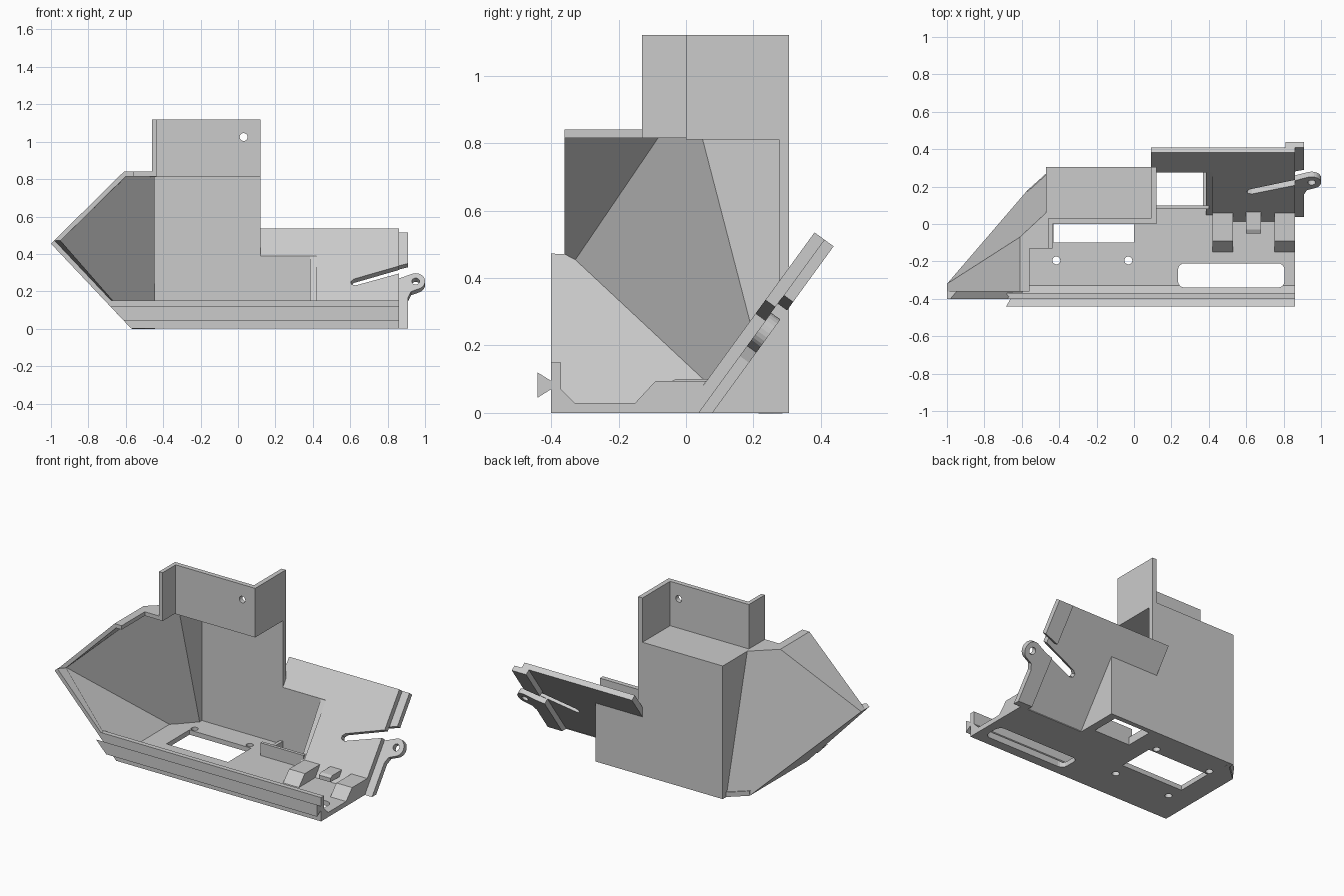
import bpy, bmesh, math
from mathutils import Vector

if "Cube" in bpy.data.objects:
    bpy.data.objects.remove(bpy.data.objects["Cube"])

grey = bpy.data.materials.new("plain grey")
grey.diffuse_color = (0.6, 0.6, 0.6, 1)
grey.use_nodes = True
grey.node_tree.nodes["Principled BSDF"].inputs["Base Color"].default_value = grey.diffuse_color


def finish(name, bm, hidden=False, fix=True):
    if fix:
        bmesh.ops.recalc_face_normals(bm, faces=bm.faces[:])
    me = bpy.data.meshes.new(name)
    bm.to_mesh(me)
    bm.free()
    me.materials.append(grey)
    ob = bpy.data.objects.new(name, me)
    bpy.context.collection.objects.link(ob)
    ob.hide_render = hidden
    ob.hide_viewport = hidden
    return ob


def loft(name, front, back, hidden=False):
    """Closed solid between two matching outlines."""
    bm = bmesh.new()
    a = [bm.verts.new(p) for p in front]
    b = [bm.verts.new(p) for p in back]
    bm.faces.new(a)
    bm.faces.new(b[::-1])
    for i in range(len(a)):
        j = (i + 1) % len(a)
        bm.faces.new((a[i], b[i], b[j], a[j]))
    return finish(name, bm, hidden)


def box(name, x0, x1, y0, y1, z0, z1, hidden=False):
    o = [(x0, y0), (x1, y0), (x1, y1), (x0, y1)]
    return loft(name, [(*p, z0) for p in o], [(*p, z1) for p in o], hidden)


def rod(name, c, axis, r, half, hidden=True):
    c, axis = Vector(c), Vector(axis).normalized()
    u = axis.orthogonal().normalized()
    w = axis.cross(u)
    ring = [c + r * (math.cos(t) * u + math.sin(t) * w)
            for t in [i * math.tau / 24 for i in range(24)]]
    return loft(name, [p - axis * half for p in ring], [p + axis * half for p in ring], hidden)


def along_x(name, profile, x1, left):
    """Extrude a y,z profile; left(z) gives the left end."""
    return loft(name, [(left(z), y, z) for y, z in profile], [(x1, y, z) for y, z in profile])


def cut(ob, cutter):
    m = ob.modifiers.new("cut", 'BOOLEAN')
    m.operation, m.object, m.solver = 'DIFFERENCE', cutter, 'EXACT'


# Faceted left hood as one folded sheet with thickness
P, Q, T = (-.47, .06, .84), (-.61, -.07, .84), (-1, -.32, .455)
R, S = (-.57, .18, 0), (-.47, .27, 0)
F, G = (-.61, -.36, .84), (-1, -.36, .455)
panels = [
    (P, Q, T, R, S),
    (Q, F, G, T),
    (R, T, G, (-1, -.40, .455), (-.57, -.40, 0)),
    (P, S, (-.47, .305, 0), (-.47, .305, .84)),
    (P, (-.435, .06, .84), (-.435, -.13, .84), (-.56, -.13, .84), (-.56, -.36, .84), F, Q),
]
bm = bmesh.new()
cache = {}
for poly in panels:
    bm.faces.new([cache.setdefault(p, None) or cache.update({p: bm.verts.new(p)}) or cache[p]
                  for p in poly])
bmesh.ops.recalc_face_normals(bm, faces=bm.faces[:])
bm.faces.ensure_lookup_table()
if bm.faces[0].normal.x > 0:
    bmesh.ops.reverse_faces(bm, faces=bm.faces[:])
hood = finish("hood", bm, fix=False)
sol = hood.modifiers.new("thickness", 'SOLIDIFY')
sol.thickness, sol.offset, sol.use_even_offset = .025, -1, True

# Floor with openings
fl = [(-.57, -.33), (.86, -.33), (.86, .04), (.42, .04), (.42, .305),
      (-.47, .305), (-.47, .27), (-.57, .18)]
floor = loft("floor", [(x, y, 0) for x, y in fl], [(x, y, .03) for x, y in fl])
cut(floor, box("hole_cutter", -.43, 0, -.10, .13, -.1, .2, True))
cut(floor, box("rear_hole_cutter", .12, .37, .10, .275, -.1, .2, True))
for x in (-.415, -.03):
    for y in (-.195, .16):
        cut(floor, rod("screw_cutter", (x, y, 0), (0, 0, 1), .021, .1))
slot = []
for cx, cy, a0 in ((.77, -.245, 0), (.27, -.245, 90), (.27, -.305, 180), (.77, -.305, 270)):
    for k in range(5):
        t = math.radians(a0 + k * 22.5)
        slot.append((cx + .035 * math.cos(t), cy + .035 * math.sin(t)))

# Front lip and dovetail rail, left ends follow the hood slope
def slope(z):
    return -.57 - .945 * z

lip = along_x("front_lip", [(-.40, 0), (-.40, .15), (-.37, .15), (-.37, .07), (-.33, .03), (-.33, 0)],
              .86, slope)
along_x("dovetail_rail", [(-.40, .07), (-.44, .045), (-.44, .12), (-.40, .095)], .86, slope)
slot_cutter = loft("slot_cutter", [(x, y, -.1) for x, y in slot], [(x, y, .06) for x, y in slot], True)
cut(floor, slot_cutter)
cut(lip, slot_cutter)

# Back wall, ceiling and upper walls
bw = [(-.47, 0), (.42, 0), (.42, .39), (.12, .39), (.12, .82), (-.47, .82)]
loft("back_wall", [(x, .275, z) for x, z in bw], [(x, .305, z) for x, z in bw])
box("ceiling", -.47, .12, 0, .305, .81, .84)
upper = box("upper_wall", -.46, .12, 0, .03, .83, 1.12)
cut(upper, rod("upper_hole_cutter", (.03, 0, 1.025), (0, 1, 0), .021, .1))
box("upper_left_flange", -.46, -.435, -.13, .0, .83, 1.12)
box("upper_right_flange", .09, .12, .03, .305, .83, 1.12)

# Triangular wall and low wall around the rear hole
along_x("ramp_side_wall", [(.03, 0), (.29, 0), (.29, .39), (.275, .385)], .42, lambda z: .385)
box("low_wall", .10, .40, .08, .10, .02, .11)
box("low_side_wall", .10, .12, .08, .28, .02, .05)

# Inclined plate, rear flange and ear
TAN = 1.375
N = Vector((0, .809, -.588))


def sloped(name, outline, t0, t1):
    def layer(t):
        pts = []
        for x, z in outline:
            p = Vector((x, z / TAN - .008, z)) + N * t
            if z <= 0:
                p += Vector((0, -p.z / TAN, -p.z))
            pts.append(p)
        return pts
    return loft(name, layer(t0), layer(t1))


sloped("ramp_plate", [(.42, 0), (.86, 0), (.86, .295), (.63, .232), (.607, .237), (.603, .252),
                      (.62, .266), (.86, .335), (.86, .535), (.09, .535), (.09, .39), (.42, .39)],
       0, .036)
sloped("upper_rear_flange", [(.81, .345), (.91, .37), (.91, .535), (.81, .535)], .036, .07)
c = (.95, .275)
arc = [(c[0] + .05 * math.cos(t), c[1] + .043 * math.sin(t))
       for t in [math.radians(-60 + 15 * k) for k in range(12)]]
ear = sloped("ear_flange", [(.81, 0), (.91, 0), (.91, .19), (.925, .22)] + arc + [(.86, .29), (.81, .28)],
             .036, .07)
cut(ear, rod("ear_cutter", Vector((c[0], c[1] / TAN - .008, c[1])) + N * .05, N, .021, .1))

# Clips on the floor in front of the ramp
clip = [(-.15, .02), (-.15, .03), (-.09, .095), (.06, .095), (.01, .02)]
for x in (.42, .75):
    along_x("clip_block", clip, x + .11, lambda z, x=x: x)
along_x("centre_tab", [(-.05, .065), (-.05, .09), (-.03, .10), (.065, .10), (.04, .065)],
        .68, lambda z: .60)
